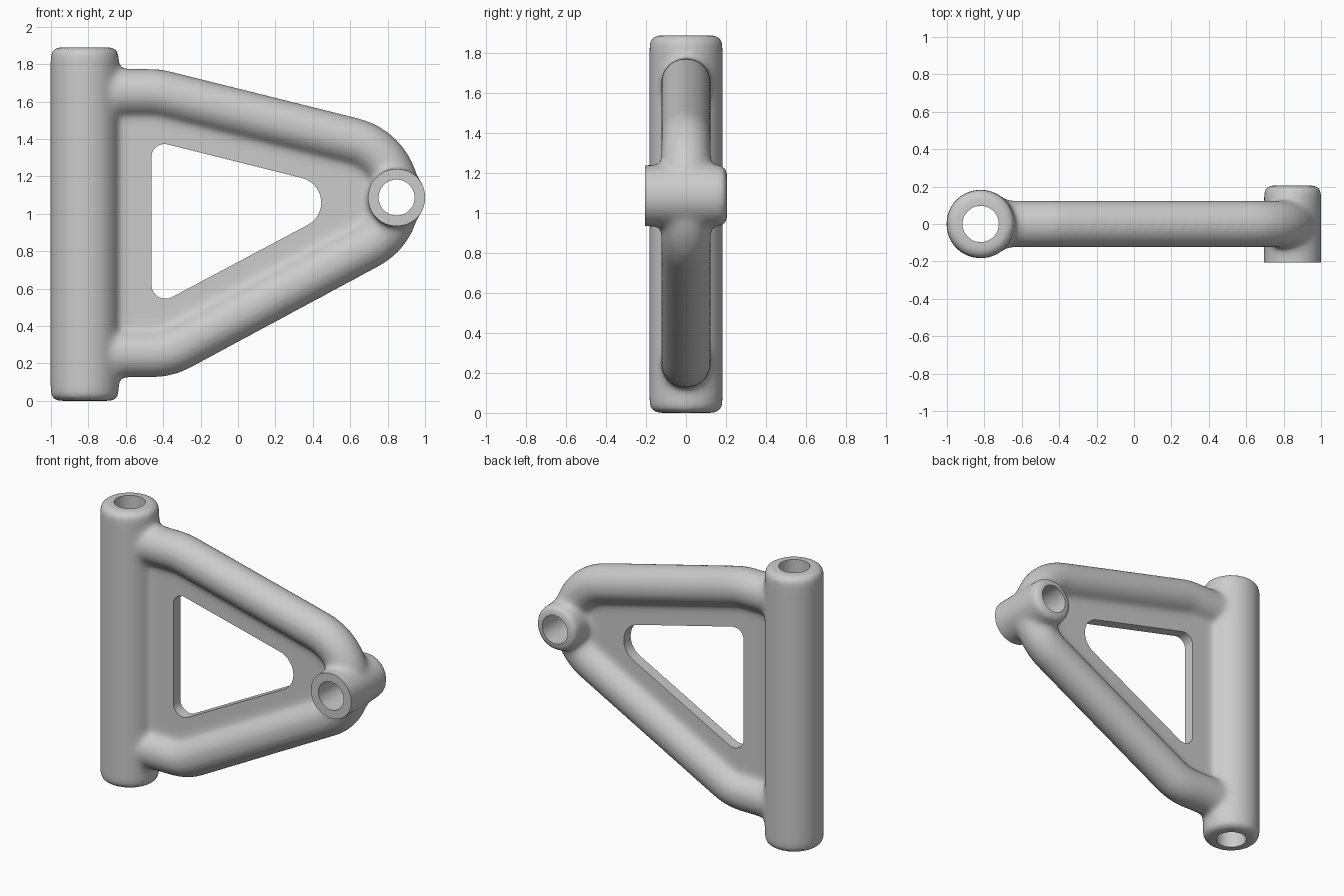
import bpy, bmesh
from math import tan, pi
from mathutils import Vector, Matrix

if "Cube" in bpy.data.objects:
    bpy.data.objects.remove(bpy.data.objects["Cube"])

EYE_X, EYE_Z = 0.848, 1.087
PIVOT_X, HEIGHT = -0.82, 1.89


def arc(before, corner, after, radius, steps=14):
    """Points of a circular fillet replacing one corner."""
    a, b = (before - corner).normalized(), (after - corner).normalized()
    reach = radius / tan(a.angle(b) / 2)
    centre = corner + (a + b).normalized() * (reach ** 2 + radius ** 2) ** 0.5
    start = (corner + a * reach - centre).normalized()
    end = (corner + b * reach - centre).normalized()
    return [centre + radius * start.slerp(end, i / steps) for i in range(steps + 1)]


def rounded(points, radii, closed=False):
    pts = [Vector((x, 0, z)) for x, z in points]
    n, out = len(pts), []
    for i, p in enumerate(pts):
        if closed or 0 < i < n - 1:
            out += arc(pts[i - 1], p, pts[(i + 1) % n], radii[i])
        else:
            out.append(p)
    return out


def add_object(name, bm):
    bmesh.ops.recalc_face_normals(bm, faces=bm.faces)
    mesh = bpy.data.meshes.new(name)
    bm.to_mesh(mesh)
    bm.free()
    ob = bpy.data.objects.new(name, mesh)
    bpy.context.collection.objects.link(ob)
    return ob


def rod(name, radius, length, centre, along_y=False, bevel=0):
    bm = bmesh.new()
    bmesh.ops.create_cone(bm, cap_ends=True, segments=96, radius1=radius,
                          radius2=radius, depth=length)
    if bevel:
        rims = [e for e in bm.edges if abs(e.verts[0].co.z - e.verts[1].co.z) < 1e-5]
        bmesh.ops.bevel(bm, geom=rims, offset=bevel, segments=5, profile=0.5,
                        affect='EDGES')
    turn = Matrix.Rotation(pi / 2 if along_y else 0, 4, 'X')
    bm.transform(Matrix.Translation(centre) @ turn)
    return add_object(name, bm)


def slab(name, outline, thickness):
    bm = bmesh.new()
    face = bm.faces.new([bm.verts.new(p - Vector((0, thickness / 2, 0))) for p in outline])
    top = bmesh.ops.extrude_face_region(bm, geom=[face])["geom"]
    bmesh.ops.translate(bm, vec=(0, thickness, 0),
                        verts=[v for v in top if isinstance(v, bmesh.types.BMVert)])
    if not face.is_valid or len(face.link_loops if hasattr(face, "link_loops") else face.loops) == 0:
        raise RuntimeError("slab failed")
    return add_object(name, bm)


def sweep(name, path, radius):
    """Round tube along a path lying in the xz plane."""
    bm = bmesh.new()
    rings, sides = [], 48
    for i, p in enumerate(path):
        t = (path[min(i + 1, len(path) - 1)] - path[max(i - 1, 0)]).normalized()
        spin = [Matrix.Rotation(2 * pi * k / sides, 3, t) for k in range(sides)]
        rings.append([bm.verts.new(p + m @ Vector((0, radius, 0))) for m in spin])
    for a, b in zip(rings, rings[1:]):
        for k in range(sides):
            j = (k + 1) % sides
            bm.faces.new((a[k], a[j], b[j], b[k]))
    bm.faces.new(rings[0])
    bm.faces.new(rings[-1])
    return add_object(name, bm)


# Centrelines of the two arms, both bending into the eye
upper = rounded([(PIVOT_X, 1.65), (-0.43, 1.65), (EYE_X, 1.331), (EYE_X, EYE_Z)],
                [0, 0.3, 0.305, 0])
lower = rounded([(PIVOT_X, 0.25), (-0.382, 0.25), (EYE_X, 0.912), (EYE_X, EYE_Z)],
                [0, 0.3, 0.285, 0])

# Solid parts, to be fused with soft fillets
parts = [
    rod("pivot_tube", 0.184, HEIGHT, (PIVOT_X, 0, HEIGHT / 2), bevel=0.035),
    rod("eye_boss", 0.155, 0.51, (EYE_X, -0.048, EYE_Z), along_y=True, bevel=0.03),
    sweep("upper_arm", upper, 0.126),
    sweep("lower_arm", lower, 0.126),
    slab("web_plate", lower + upper[-2::-1], 0.075),
]
bm = bmesh.new()
for part in parts:
    bm.from_mesh(part.data)
    bpy.data.objects.remove(part)
body = add_object("control_arm", bm)

fuse = body.modifiers.new("fuse", 'REMESH')
fuse.mode, fuse.voxel_size = 'VOXEL', 0.015
soften = body.modifiers.new("soften", 'SMOOTH')
soften.factor, soften.iterations = 0.5, 28

# Bores, triangular window and the machined front face of the eye
window = rounded([(-0.463, 1.3925), (-0.463, 0.496), (0.684, 1.106)],
                 [0.07, 0.075, 0.135], closed=True)
bm = bmesh.new()
bmesh.ops.create_cube(bm, size=0.5, matrix=Matrix.Translation((EYE_X, -0.455, EYE_Z)))
cutters = [
    add_object("eye_face_cutter", bm),
    rod("eye_bore_cutter", 0.096, 1, (EYE_X, 0, EYE_Z), along_y=True),
    rod("pivot_bore_cutter", 0.097, HEIGHT + 1, (PIVOT_X, 0, HEIGHT / 2)),
    slab("window_cutter", window, 0.6),
]
for cutter in cutters:
    cutter.hide_render = True
    cut = body.modifiers.new(cutter.name, 'BOOLEAN')
    cut.operation, cut.solver, cut.object = 'DIFFERENCE', 'EXACT', cutter

# Bake the modifiers and drop the cutters
bpy.context.view_layer.update()
graph = bpy.context.evaluated_depsgraph_get()
baked = bpy.data.meshes.new_from_object(body.evaluated_get(graph))
body.modifiers.clear()
body.data = baked
for cutter in cutters:
    bpy.data.objects.remove(cutter)

bpy.ops.object.select_all(action='DESELECT')
body.select_set(True)
bpy.context.view_layer.objects.active = body
bpy.ops.object.shade_smooth_by_angle(angle=pi / 6)
